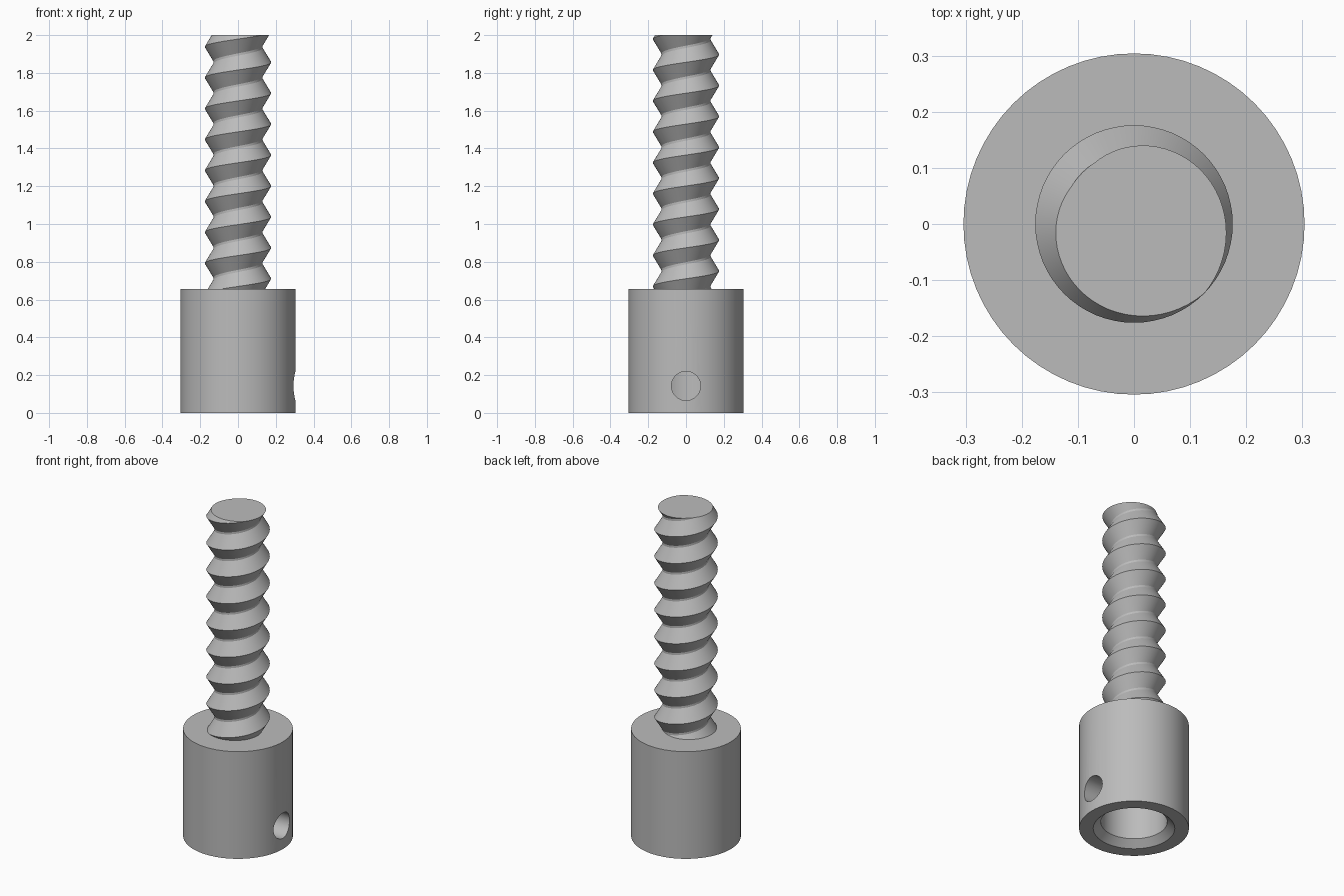
import bpy, bmesh, math
from mathutils import Vector

cube = bpy.data.objects.get("Cube")
if cube:
    bpy.data.objects.remove(cube, do_unlink=True)

GREY = (0.5, 0.5, 0.5, 1)
steel = bpy.data.materials.new("grey steel")
steel.use_nodes = True
steel.diffuse_color = GREY
steel.node_tree.nodes["Principled BSDF"].inputs["Base Color"].default_value = GREY

TOP, COLLAR_TOP = 2.0, 0.655
SEGMENTS = 64


def finish(bm, name):
    bmesh.ops.recalc_face_normals(bm, faces=bm.faces)
    mesh = bpy.data.meshes.new(name)
    bm.to_mesh(mesh)
    bm.free()
    mesh.materials.append(steel)
    obj = bpy.data.objects.new(name, mesh)
    bpy.context.collection.objects.link(obj)
    return obj


def smooth(obj):
    bpy.ops.object.select_all(action='DESELECT')
    obj.select_set(True)
    bpy.context.view_layer.objects.active = obj
    bpy.ops.object.shade_smooth_by_angle(angle=math.radians(25))


# Collar: turned profile with a chamfered blind bore from below
profile = [(0, COLLAR_TOP), (0.304, COLLAR_TOP), (0.304, 0), (0.226, 0),
           (0.184, 0.04), (0.184, 0.45), (0, 0.45)]
bm = bmesh.new()
verts = [bm.verts.new((r, 0, z)) for r, z in profile]
edges = [bm.edges.new(pair) for pair in zip(verts, verts[1:])]
bmesh.ops.spin(bm, geom=verts + edges, cent=(0, 0, 0), axis=(0, 0, 1),
               angle=math.tau, steps=SEGMENTS, use_merge=True)
bmesh.ops.remove_doubles(bm, verts=bm.verts, dist=1e-5)
collar = finish(bm, "collar")

# Set screw hole: drilled through the left wall into the bore
bpy.ops.mesh.primitive_cylinder_add(vertices=48, radius=0.077, depth=0.3,
                                    location=(0.25, 0, 0.143),
                                    rotation=(0, math.pi / 2, 0))
drill = bpy.context.object
drill.name = "set_screw_hole_cutter"
drill.data.materials.append(steel)
cut = collar.modifiers.new("set screw hole", 'BOOLEAN')
cut.object = drill
cut.solver = 'EXACT'
bpy.context.view_layer.objects.active = collar
bpy.ops.object.modifier_apply(modifier=cut.name)
bpy.data.objects.remove(drill, do_unlink=True)
smooth(collar)

# Threaded rod: V profile swept along a right-handed helix
PITCH, CREST, ROOT, FLAT = 0.1637, 0.176, 0.13, 0.006
START, TURNS = 2.02 - 10 * PITCH, 12
section = [(ROOT, -PITCH / 2 + FLAT), (CREST, 0), (ROOT, PITCH / 2 - FLAT)]
bm = bmesh.new()
rows = []
for i in range(TURNS * SEGMENTS + 1):
    turn = i / SEGMENTS
    a = math.tau * turn
    rows.append([bm.verts.new((r * math.cos(a), r * math.sin(a),
                               START + PITCH * (turn - 1) + dz))
                 for r, dz in section])
for i, (low, high) in enumerate(zip(rows, rows[1:])):
    for k in range(len(section) - 1):
        bm.faces.new((low[k], high[k], high[k + 1], low[k + 1]))
    # Narrow root strip joining this turn to the next one
    if i + 1 + SEGMENTS < len(rows):
        above, above_next = rows[i + SEGMENTS], rows[i + 1 + SEGMENTS]
        bm.faces.new((low[-1], high[-1], above_next[0], above[0]))

# Trim both ends square and cap them
for z, direction in ((TOP, 1), (COLLAR_TOP - 0.03, -1)):
    res = bmesh.ops.bisect_plane(bm, geom=bm.verts[:] + bm.edges[:] + bm.faces[:],
                                 plane_co=Vector((0, 0, z)),
                                 plane_no=Vector((0, 0, direction)),
                                 clear_outer=True)
    rim = [e for e in res["geom_cut"] if isinstance(e, bmesh.types.BMEdge)]
    bmesh.ops.edgeloop_fill(bm, edges=rim)
rod = finish(bm, "threaded_rod")
smooth(rod)
